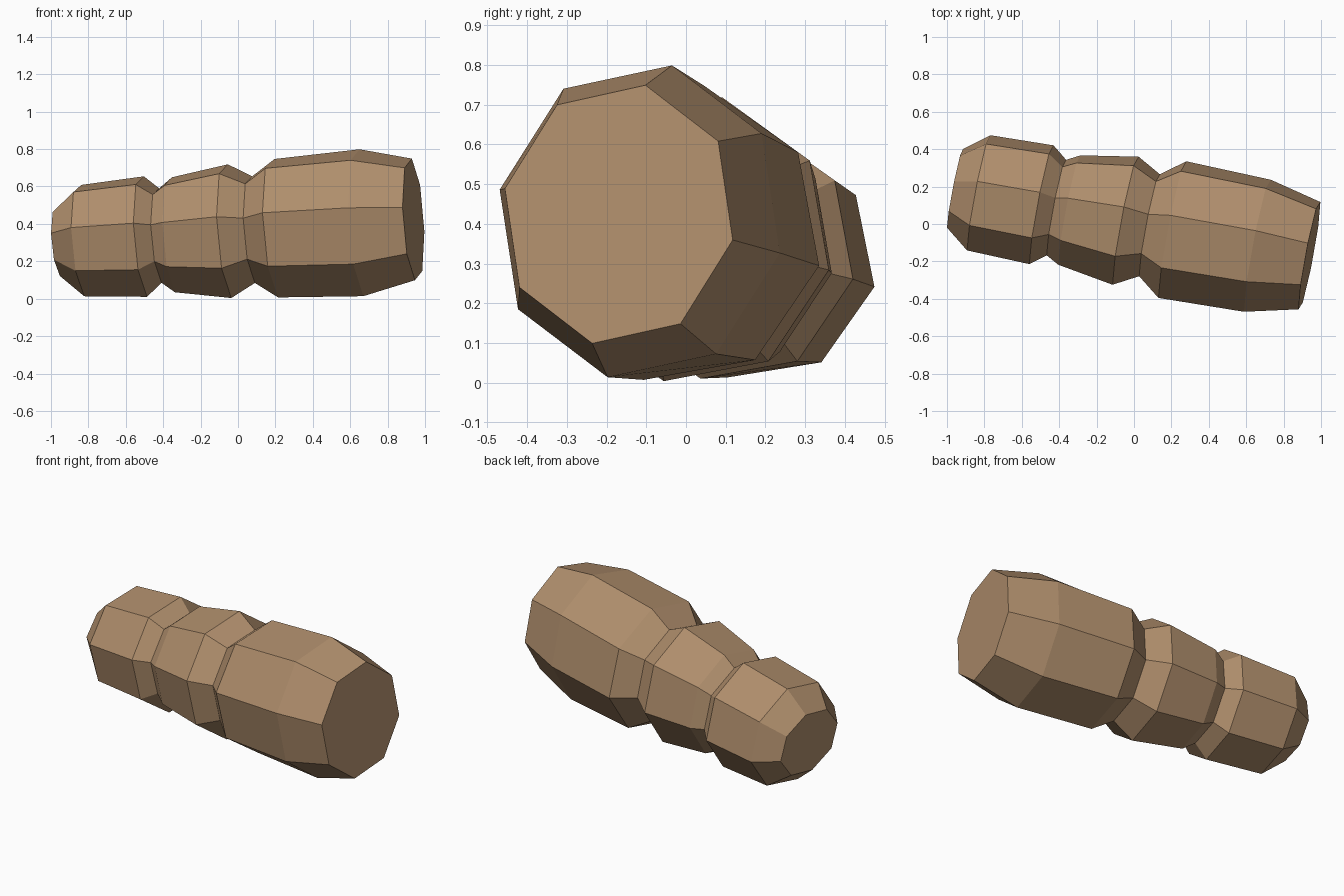
import bpy
import bmesh
from math import sin, cos, pi
from mathutils import Vector

cube = bpy.data.objects.get("Cube")
if cube:
    bpy.data.objects.remove(cube, do_unlink=True)

# Single warm tan material
tan = bpy.data.materials.new("warm_tan")
tan.use_nodes = True
colour = (0.43, 0.27, 0.15, 1.0)
tan.diffuse_color = colour
bsdf = next(n for n in tan.node_tree.nodes if n.type == 'BSDF_PRINCIPLED')
bsdf.inputs["Base Color"].default_value = colour

# Cross-section axes of the tilted body
UP = Vector((-0.025, 0.202, 0.979))
SIDE = Vector((0.195, 0.956, -0.216))
SIDES = 8

# Rings along the axis: x position, height radius, width radius
RINGS = [
    (-0.957, 0.185, 0.22),    # small end
    (-0.83, 0.304, 0.322),    # first bulge
    (-0.495, 0.329, 0.332),
    (-0.415, 0.258, 0.267),   # first groove
    (-0.345, 0.314, 0.306),   # middle bulge
    (-0.045, 0.365, 0.358),
    (0.083, 0.291, 0.285),    # second groove
    (0.205, 0.378, 0.382),    # large bulge
    (0.66, 0.401, 0.369),
    (0.938, 0.332, 0.30),     # large end
]


def centre(x):
    """Point on the straight, slightly tilted axis."""
    return Vector((x, 0.009 - 0.19 * x, 0.364 + 0.064 * x))


# Faceted body lofted through the rings
bm = bmesh.new()
loops = []
for x, high, wide in RINGS:
    angles = [2 * pi * i / SIDES for i in range(SIDES)]
    loops.append([bm.verts.new(centre(x) + UP * high * cos(a) + SIDE * wide * sin(a))
                  for a in angles])
for a, b in zip(loops, loops[1:]):
    for i in range(SIDES):
        j = (i + 1) % SIDES
        bm.faces.new((a[i], a[j], b[j], b[i]))

# Flat end caps
bm.faces.new(loops[0])
bm.faces.new(loops[-1])
bmesh.ops.recalc_face_normals(bm, faces=bm.faces)

mesh = bpy.data.meshes.new("segmented_body")
bm.to_mesh(mesh)
bm.free()
mesh.materials.append(tan)
body = bpy.data.objects.new("segmented_body", mesh)
bpy.context.collection.objects.link(body)
